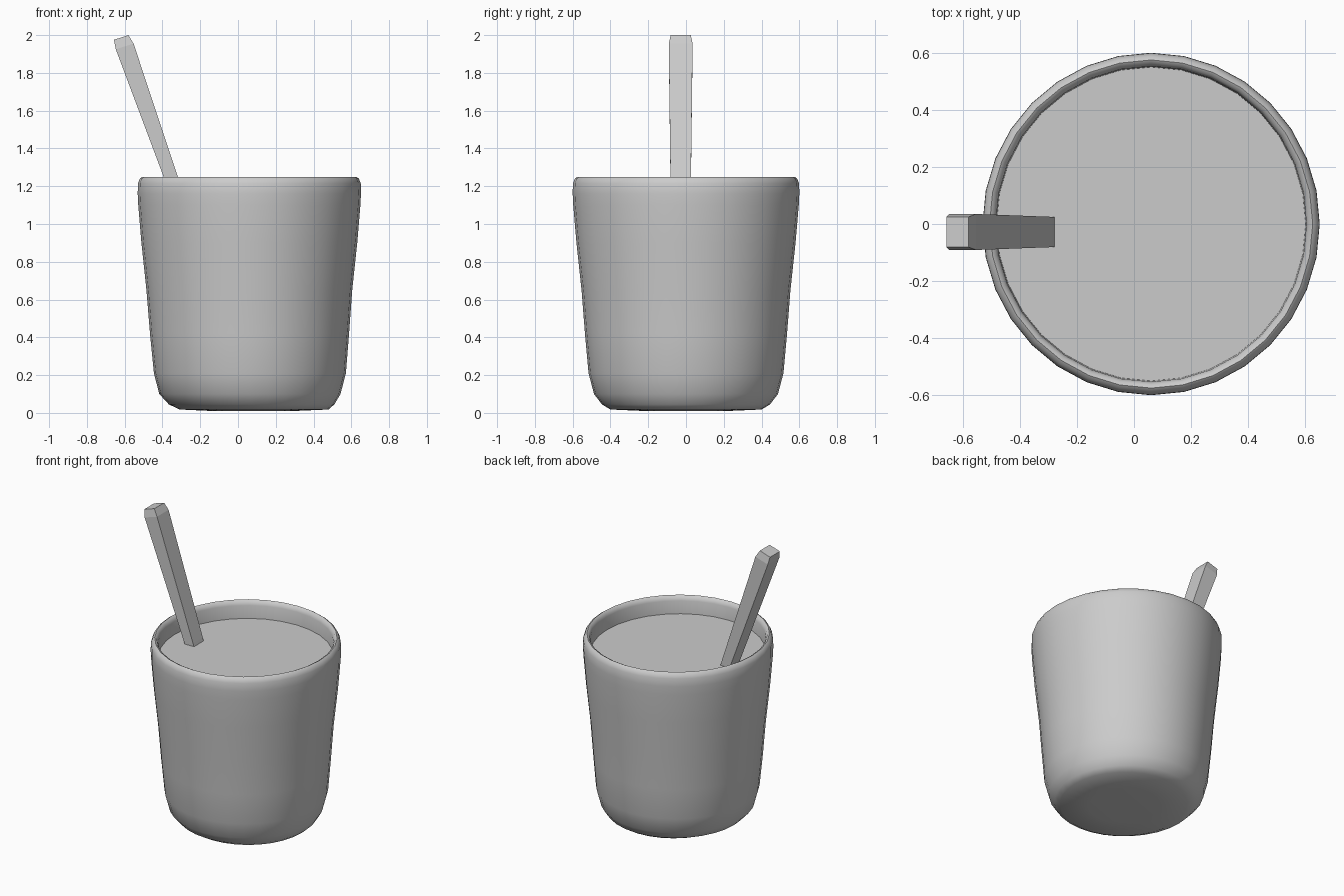
import bpy, bmesh
from math import sin, cos, pi, radians

if "Cube" in bpy.data.objects:
    bpy.data.objects.remove(bpy.data.objects["Cube"])

SEG = 32
CX = 0.06


def finish(bm, name, smooth=True):
    bmesh.ops.recalc_face_normals(bm, faces=bm.faces)
    mesh = bpy.data.meshes.new(name)
    bm.to_mesh(mesh)
    bm.free()
    ob = bpy.data.objects.new(name, mesh)
    bpy.context.collection.objects.link(ob)
    if smooth:
        bpy.ops.object.select_all(action='DESELECT')
        ob.select_set(True)
        bpy.context.view_layer.objects.active = ob
        bpy.ops.object.shade_smooth_by_angle(angle=radians(60))
    return ob


def loft(bm, rings):
    for a, b in zip(rings, rings[1:]):
        n = len(a)
        for i in range(n):
            j = (i + 1) % n
            bm.faces.new((a[i], a[j], b[j], b[i]))
    bm.faces.new(rings[0])
    bm.faces.new(rings[-1])


def circle(bm, r, z, dx=0.0):
    return [bm.verts.new((CX + dx + r * 0.985 * cos(2 * pi * i / SEG),
                          r * sin(2 * pi * i / SEG), z)) for i in range(SEG)]


# Cup: hand-made profile (radius, height, sideways drift), outside then inside
profile = [(0.22, 0.01, 0.02), (0.40, 0.018, 0.025), (0.445, 0.045, 0.012),
           (0.487, 0.10, 0.003), (0.516, 0.21, 0.003), (0.535, 0.42, 0.001),
           (0.553, 0.65, 0), (0.58, 0.90, 0), (0.597, 1.10, 0),
           (0.60, 1.16, 0), (0.599, 1.215, 0), (0.588, 1.241, 0),
           (0.575, 1.25, 0), (0.562, 1.243, 0), (0.553, 1.218, 0),
           (0.55, 1.13, 0), (0.51, 0.65, 0), (0.465, 0.21, 0),
           (0.40, 0.09, 0)]
bm = bmesh.new()
loft(bm, [circle(bm, *p) for p in profile])
finish(bm, "cup")

# Drink surface
bm = bmesh.new()
bm.faces.new(circle(bm, 0.552, 1.13))
finish(bm, "drink", smooth=False)

# Stirring stick: tapered square bar with a chamfered top end
# each section: left x, left z, right x, right z, half width in y
sections = [(-0.23, 0.81, -0.185, 0.825, 0.045),
            (-0.349, 1.13, -0.285, 1.15, 0.053),
            (-0.647, 1.925, -0.553, 1.955, 0.063),
            (-0.657, 1.975, -0.58, 2.0, 0.053)]
bm = bmesh.new()
rings = []
for xl, zl, xr, zr, h in sections:
    rings.append([bm.verts.new((x, -0.028 + y, z)) for x, y, z in
                  ((xl, -h, zl), (xr, -h, zr), (xr, h, zr), (xl, h, zl))])
loft(bm, rings)
finish(bm, "stir_stick", smooth=False)
